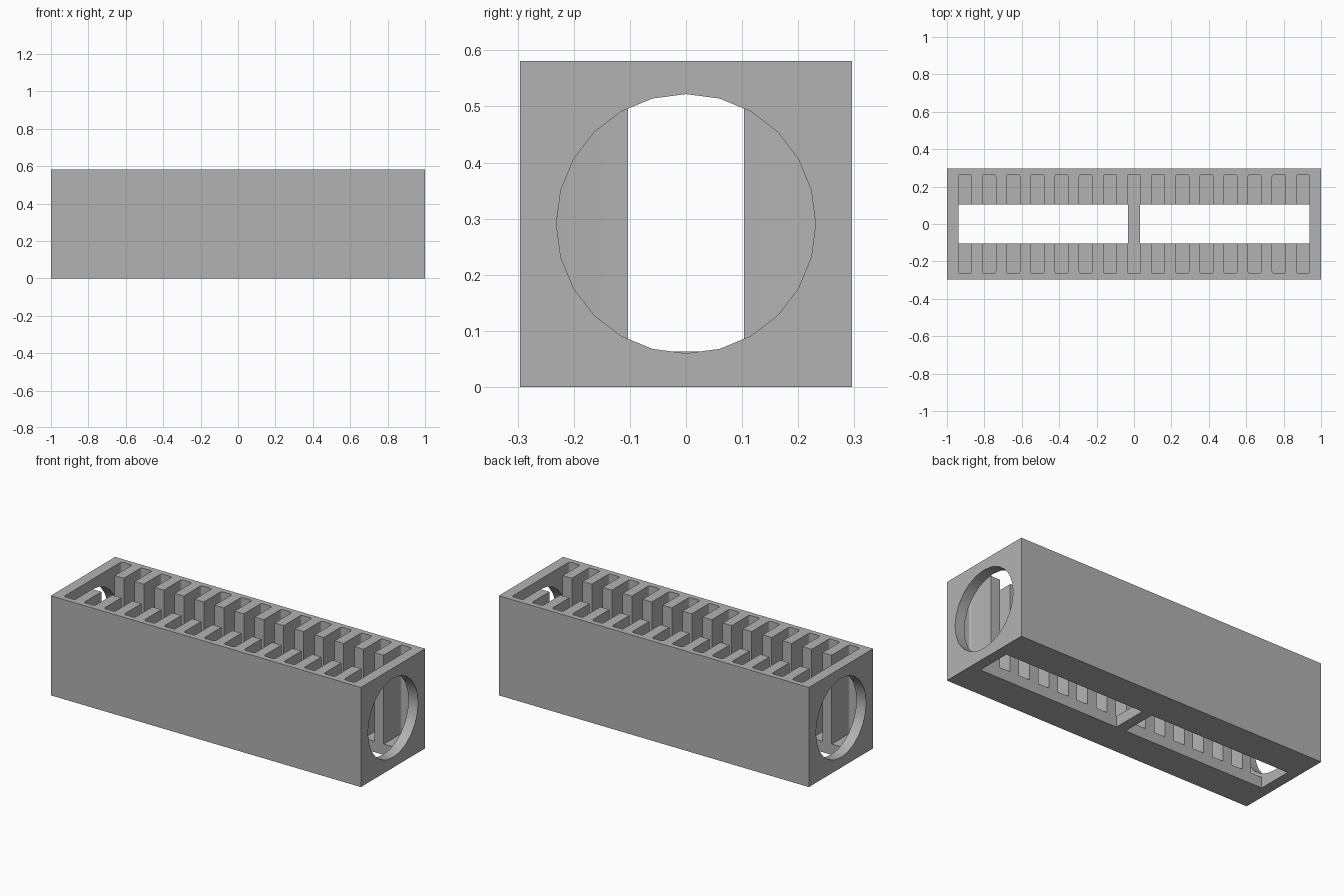
import bpy, bmesh, math
from mathutils import Matrix, Vector

# Remove the default cube
if "Cube" in bpy.data.objects:
    bpy.data.objects.remove(bpy.data.objects["Cube"], do_unlink=True)

HEIGHT, HALF_DEPTH = 0.581, 0.296
PITCH, SLOT_HALF, SLOTS_EACH_SIDE = 0.129, 0.035, 7
END = SLOTS_EACH_SIDE * PITCH + SLOT_HALF     # inner face of the end walls
CHANNEL, SLOT_END, CORNER = 0.103, 0.265, 0.012
FLOOR, BAR_HALF = 0.063, 0.031
HOLE_Z, HOLE_RADIUS = 0.291, 0.231

gray = bpy.data.materials.new("plain gray")
gray.use_nodes = True
gray.diffuse_color = (0.448, 0.448, 0.448, 1)
gray.node_tree.nodes["Principled BSDF"].inputs["Base Color"].default_value = gray.diffuse_color


def finish(bm, name):
    bmesh.ops.recalc_face_normals(bm, faces=bm.faces)
    mesh = bpy.data.meshes.new(name)
    bm.to_mesh(mesh)
    bm.free()
    mesh.materials.append(gray)
    obj = bpy.data.objects.new(name, mesh)
    bpy.context.scene.collection.objects.link(obj)
    return obj


def prism(name, outline, z0, z1):
    """Extrude a flat outline upwards from z0 to z1."""
    bm = bmesh.new()
    face = bm.faces.new([bm.verts.new((x, y, z0)) for x, y in outline])
    top = bmesh.ops.extrude_face_region(bm, geom=[face])["geom"]
    for v in top:
        if isinstance(v, bmesh.types.BMVert):
            v.co.z = z1
    return finish(bm, name)


def block(name, x0, x1, half_y, z0, z1):
    return prism(name, [(x0, -half_y), (x1, -half_y), (x1, half_y), (x0, half_y)], z0, z1)


def comb_outline():
    """Central channel with rounded slots along both long sides."""
    half = []
    for i in range(-SLOTS_EACH_SIDE, SLOTS_EACH_SIDE + 1):
        x = i * PITCH
        left, right = x - SLOT_HALF, x + SLOT_HALF
        if i > -SLOTS_EACH_SIDE:
            half.append((left, CHANNEL))
        for cx, start in ((left + CORNER, math.pi), (right - CORNER, math.pi / 2)):
            for k in range(5):
                a = start - k * math.pi / 8
                px = cx + CORNER * math.cos(a)
                if k == 0 and cx < x:
                    px = left
                if k == 4 and cx > x:
                    px = right
                half.append((px, SLOT_END - CORNER + CORNER * math.sin(a)))
        if i < SLOTS_EACH_SIDE:
            half.append((right, CHANNEL))
    return half + [(-x, -y) for x, y in half]


# Solid outer case
case = block("slotted_case", -1, 1, HALF_DEPTH, 0, HEIGHT)

# Cutters: slotted cavity, two floor windows, two round end holes
cutters = [prism("cavity_cutter", comb_outline(), FLOOR, HEIGHT + 0.1)]
for side, label in ((-1, "right"), (1, "left")):
    x0, x1 = sorted((side * BAR_HALF, side * END))
    cutters.append(block(label + "_window_cutter", x0, x1, CHANNEL, -0.1, FLOOR + 0.1))
    bm = bmesh.new()
    bmesh.ops.create_cone(bm, cap_ends=True, segments=24, radius1=HOLE_RADIUS,
                          radius2=HOLE_RADIUS, depth=0.2,
                          matrix=Matrix.Translation(Vector((side * 1.02, 0, HOLE_Z)))
                          @ Matrix.Rotation(math.pi / 2, 4, "Y"))
    cutters.append(finish(bm, label + "_hole_cutter"))

# Cut the case, then drop the cutters
bpy.ops.object.select_all(action="DESELECT")
bpy.context.view_layer.objects.active = case
case.select_set(True)
for cutter in cutters:
    cutter.hide_render = True
    mod = case.modifiers.new(cutter.name, "BOOLEAN")
    mod.operation = "DIFFERENCE"
    mod.solver = "EXACT"
    mod.object = cutter
    bpy.ops.object.modifier_apply(modifier=mod.name)
for cutter in cutters:
    bpy.data.objects.remove(cutter, do_unlink=True)

# Smooth the round holes and slot corners, keep the edges crisp
bpy.ops.object.shade_smooth_by_angle(angle=math.radians(30))
